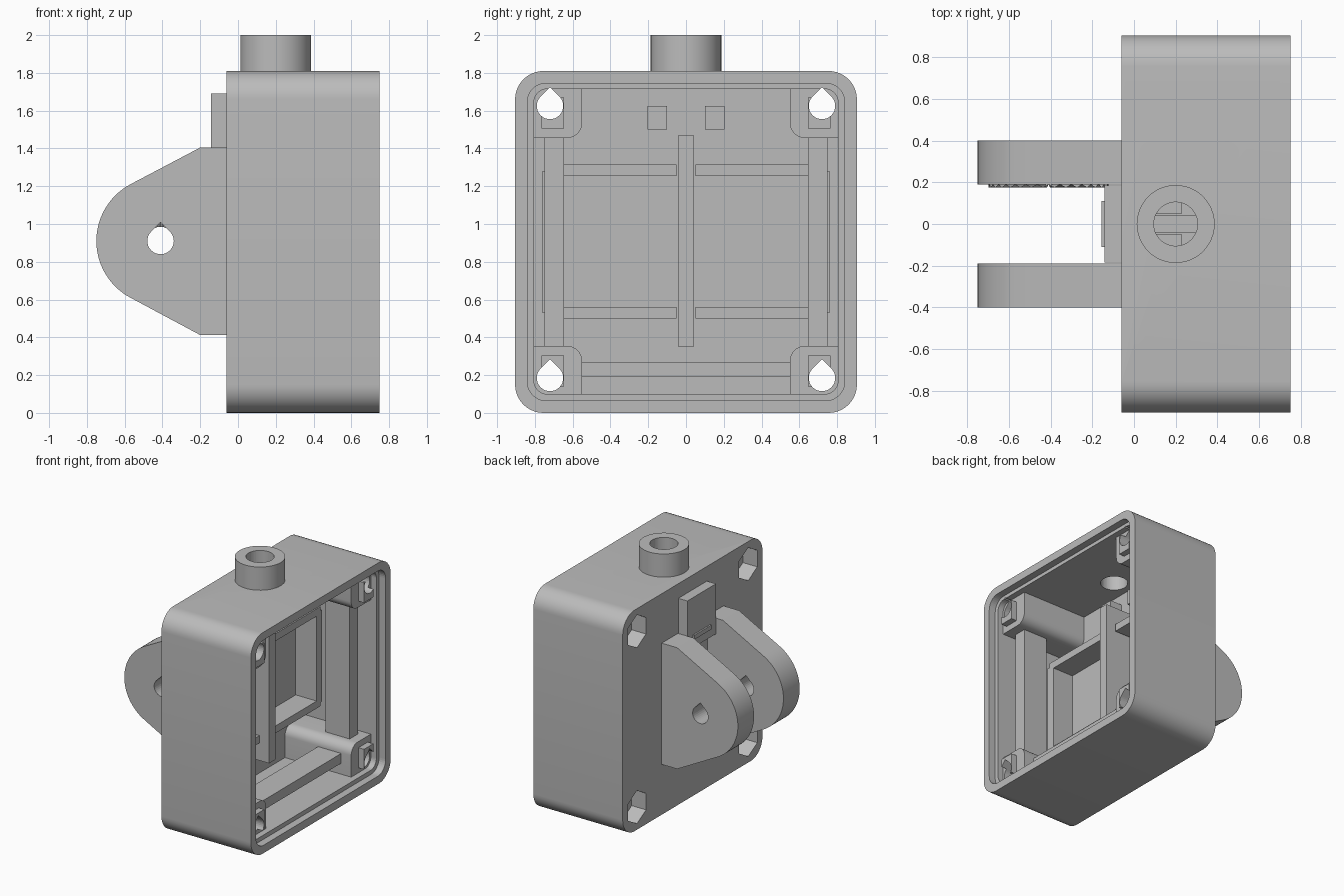
import bpy, bmesh, math
from math import pi, sin, cos

if "Cube" in bpy.data.objects:
    bpy.data.objects.remove(bpy.data.objects["Cube"])

CZ = 0.905  # height of the box centre

grey = bpy.data.materials.new("plain grey")
grey.diffuse_color = (0.5, 0.5, 0.5, 1)
grey.use_nodes = True
grey.node_tree.nodes["Principled BSDF"].inputs["Base Color"].default_value = grey.diffuse_color


def prism(name, pts, axis, a, b, cutter=False):
    """Extrude a 2D outline along an axis; outline is (y,z), (x,z) or (x,y)."""
    place = {'x': lambda p, t: (t, p[0], p[1]),
             'y': lambda p, t: (p[0], t, p[1]),
             'z': lambda p, t: (p[0], p[1], t)}[axis]
    bm = bmesh.new()
    lo = [bm.verts.new(place(p, a)) for p in pts]
    hi = [bm.verts.new(place(p, b)) for p in pts]
    n = len(pts)
    bm.faces.new(lo)
    bm.faces.new(hi)
    for i in range(n):
        bm.faces.new((lo[i], lo[(i + 1) % n], hi[(i + 1) % n], hi[i]))
    bmesh.ops.recalc_face_normals(bm, faces=bm.faces)
    me = bpy.data.meshes.new(name)
    bm.to_mesh(me)
    bm.free()
    ob = bpy.data.objects.new(name, me)
    bpy.context.collection.objects.link(ob)
    me.materials.append(grey)
    if cutter:
        ob.hide_render = True
        ob.hide_set(True)
    return ob


def arc(cx, cy, r, a0, a1, n):
    return [(cx + r * cos(math.radians(a0 + (a1 - a0) * i / n)),
             cy + r * sin(math.radians(a0 + (a1 - a0) * i / n))) for i in range(n + 1)]


def rounded(x0, x1, y0, y1, r, n=10):
    return (arc(x1 - r, y1 - r, r, 0, 90, n) + arc(x0 + r, y1 - r, r, 90, 180, n) +
            arc(x0 + r, y0 + r, r, 180, 270, n) + arc(x1 - r, y0 + r, r, 270, 360, n))


def rect(x0, x1, y0, y1):
    return [(x0, y0), (x1, y0), (x1, y1), (x0, y1)]


def circle(cx, cy, r, n=48):
    return arc(cx, cy, r, 0, 360, n)[:-1]


def teardrop(cx, cy, r):
    return arc(cx, cy, r, 135, 405, 24) + [(cx, cy + r * 1.414)]


def cut(ob, cutters):
    for c in cutters:
        m = ob.modifiers.new("cut", 'BOOLEAN')
        m.operation = 'DIFFERENCE'
        m.solver = 'EXACT'
        m.object = c


def smooth(ob):
    bpy.ops.object.select_all(action='DESELECT')
    bpy.context.view_layer.objects.active = ob
    ob.select_set(True)
    bpy.ops.object.shade_smooth_by_angle(angle=math.radians(25))


# Housing with open side, lid ledge and cable bore
body = prism("housing", rounded(-0.905, 0.905, 0, 1.81, 0.15), 'x', -0.06, 0.75)
cavity = prism("cavity_cutter", rounded(-0.805, 0.805, 0.1, 1.715, 0.07), 'x', 0.04, 0.9, True)
ledge = prism("ledge_cutter", rounded(-0.84, 0.84, 0.065, 1.745, 0.1), 'x', 0.69, 0.9, True)
bore = prism("bore_cutter", circle(0.2, 0, 0.105), 'z', 1.5, 2.1, True)
cutters = [cavity, ledge, bore]

# Corner screw posts, screw holes and hexagonal nut pockets
for sy in (-1, 1):
    for sz in (-1, 1):
        y, z = 0.72 * sy, CZ + 0.72 * sz
        hole = prism("screw_hole_cutter", teardrop(y, z, 0.07), 'x', -0.2, 0.9, True)
        nut = prism("nut_pocket_cutter", arc(y, z, 0.135, 30, 330, 5), 'x', -0.2, 0.07, True)
        cutters += [hole, nut]
        outline = [(0.82, 0.55), (0.82, 0.82), (0.55, 0.82)] + arc(0.63, 0.63, 0.08, 180, 270, 8)
        post = prism("screw_post", [(sy * p, CZ + sz * q) for p, q in outline], 'x', 0.0, 0.64)
        # stepped head around the screw hole
        head = prism("screw_post_head",
                     [(sy * p, CZ + sz * q) for p, q in rect(0.645, 0.765, 0.6, 0.765)],
                     'x', 0.6, 0.69)
        for part in (post, head):
            cut(part, [hole, nut])
            smooth(part)
cut(body, cutters)
smooth(body)

# Cable collar on top
collar = prism("cable_collar", circle(0.2, 0, 0.187), 'z', 1.78, 2.0)
cut(collar, [bore])
smooth(collar)

# Support bars spanning between the posts
for s in (-1, 1):
    prism("side_bar", rect(min(s * 0.645, s * 0.75), max(s * 0.645, s * 0.75), 0.34, 1.47),
          'x', 0.34, 0.56)
prism("bottom_bar", rect(-0.57, 0.57, 0.19, 0.27), 'x', 0.34, 0.55)

# Tray ribs on the inner floor
prism("centre_rib", rect(-0.04, 0.04, 0.35, 1.47), 'x', 0.03, 0.31)
for s in (-1, 1):
    y0, y1 = sorted((s * 0.05, s * 0.74))
    for z0 in (0.5, 1.255):
        prism("tray_rib", rect(y0, y1, z0, z0 + 0.06), 'x', 0.03, 0.23)
    y0, y1 = sorted((s * 0.69, s * 0.76))
    prism("tray_side", rect(y0, y1, 0.53, 1.28), 'x', 0.03, 0.23)
    y0, y1 = sorted((s * 0.1, s * 0.205))
    prism("peg", rect(y0, y1, 1.5, 1.625), 'x', 0.03, 0.15)

# Hinge lugs on the outer back
pivot = prism("pivot_cutter", teardrop(-0.41, 0.91, 0.07), 'y', -0.6, 0.6, True)
profile = ([(-0.04, 1.405), (-0.2, 1.405)] + arc(-0.41, 0.91, 0.34, 117, 243, 28) +
           [(-0.2, 0.412), (-0.04, 0.412)])
for y0 in (-0.4, 0.19):
    lug = prism("hinge_lug", profile, 'y', y0, y0 + 0.21)
    cut(lug, [pivot])
    smooth(lug)

# Radial serration ring on one lug
bm = bmesh.new()
N = 64
rings = []
for r in (0.075, 0.29):
    rings.append([bm.verts.new((-0.41 + r * cos(2 * pi * i / N),
                                0.175 if i % 2 else 0.191,
                                0.91 + r * sin(2 * pi * i / N))) for i in range(N)])
for i in range(N):
    j = (i + 1) % N
    bm.faces.new((rings[0][i], rings[0][j], rings[1][j], rings[1][i]))
bmesh.ops.recalc_face_normals(bm, faces=bm.faces)
if sum(f.normal.y for f in bm.faces) > 0:
    bmesh.ops.reverse_faces(bm, faces=bm.faces)
me = bpy.data.meshes.new("serration_ring")
bm.to_mesh(me)
bm.free()
me.materials.append(grey)
bpy.context.collection.objects.link(bpy.data.objects.new("serration_ring", me))

# Stop block above the hinge with a small ridge
prism("stop_block", rect(-0.185, 0.185, 1.28, 1.69), 'x', -0.142, -0.05)
prism("stop_ridge", rect(-0.11, 0.11, 1.35, 1.385), 'x', -0.155, -0.13)
